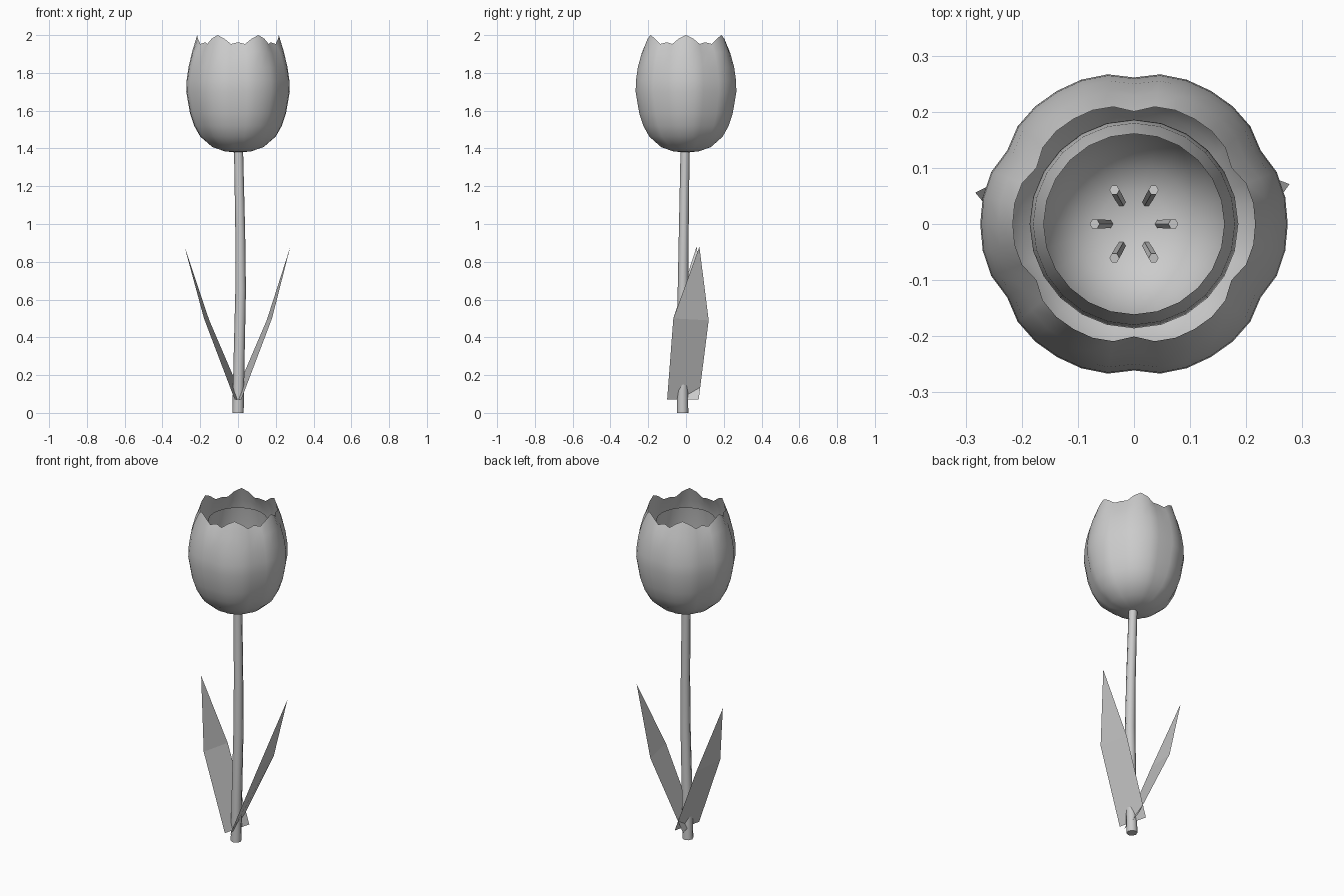
import bpy, bmesh, math
from mathutils import Vector

if "Cube" in bpy.data.objects:
    bpy.data.objects.remove(bpy.data.objects["Cube"])


def finish(name, bm, smooth=True):
    me = bpy.data.meshes.new(name)
    bm.to_mesh(me)
    bm.free()
    ob = bpy.data.objects.new(name, me)
    bpy.context.collection.objects.link(ob)
    if smooth:
        for p in me.polygons:
            p.use_smooth = True
    return ob


def lofted(bm, rings, cap_start=False, cap_end=False):
    """Skin a list of equal-length point rings."""
    vr = [[bm.verts.new(p) for p in ring] for ring in rings]
    n = len(vr[0])
    for a, b in zip(vr, vr[1:]):
        for i in range(n):
            j = (i + 1) % n
            bm.faces.new((a[i], a[j], b[j], b[i]))
    if cap_start:
        bm.faces.new(vr[0][::-1])
    if cap_end:
        bm.faces.new(vr[-1])


def tube(bm, path, radii, sides):
    """Tapered tube along a path of points."""
    path = [Vector(p) for p in path]
    rings = []
    for k, (p, r) in enumerate(zip(path, radii)):
        d = path[min(k + 1, len(path) - 1)] - path[max(k - 1, 0)]
        q = Vector((0, 0, 1)).rotation_difference(d)
        rings.append([p + q @ Vector((r * math.cos(t), r * math.sin(t), 0))
                      for t in (2 * math.pi * i / sides for i in range(sides))])
    lofted(bm, rings, True, True)


# outer petals: six-lobed cup with a wavy rim
PROFILE = [(0.015, 1.379), (0.07, 1.385), (0.135, 1.407), (0.2, 1.463), (0.232, 1.52),
           (0.254, 1.585), (0.274, 1.70), (0.272, 1.76), (0.262, 1.83), (0.242, 1.915),
           (0.216, 2.0)]
RIM_DROP = {0: 0.0, 1: 0.018, 2: 0.047, 3: 0.038}
bm = bmesh.new()
rings = []
for k, (r, z) in enumerate(PROFILE):
    top = max(0, k - (len(PROFILE) - 3)) / 2
    ring = []
    for i in range(36):
        t = math.radians(10 * i)
        notch = (1 - abs(math.cos(3 * t))) ** 2
        rr = r * (1 - (0.047 + 0.025 * top) * notch)
        off = min(i % 6, 6 - i % 6)
        ring.append((rr * math.cos(t), rr * math.sin(t), z - RIM_DROP[off] * top ** 2))
    rings.append(ring)
lofted(bm, rings, cap_start=True)
finish("outer_petals", bm)

# inner petals: plain round cup nested inside
INNER = [(0.012, 1.42), (0.06, 1.427), (0.105, 1.45), (0.145, 1.50), (0.172, 1.58),
         (0.186, 1.69), (0.180, 1.80), (0.161, 1.91)]
bm = bmesh.new()
lofted(bm, [[(r * math.cos(t), r * math.sin(t), z)
             for t in (math.radians(15 * i) for i in range(24))] for r, z in INNER],
       cap_start=True)
finish("inner_petals", bm)

# six stamens leaning outward
bm = bmesh.new()
for i in range(6):
    c, s = math.cos(math.radians(60 * i)), math.sin(math.radians(60 * i))
    tube(bm, [(r * c, r * s, z) for r, z in ((0.045, 1.42), (0.058, 1.54), (0.07, 1.64))],
         (0.008, 0.009, 0.009), 6)
finish("stamens", bm, smooth=False)

# gently bent stem
bm = bmesh.new()
tube(bm, [(0, -0.018, 0), (0.006, -0.018, 0.3), (0.014, -0.016, 0.65),
          (0.012, -0.012, 0.95), (0.003, -0.005, 1.39)],
     (0.03, 0.029, 0.028, 0.026, 0.024), 8)
stem = finish("stem", bm)
bpy.context.view_layer.objects.active = stem
stem.select_set(True)
bpy.ops.object.shade_smooth_by_angle(angle=math.radians(50))

# two flat, mirrored leaves
for side, name, tip in ((1, "leaf_right", (0.277, 0.071, 0.88)),
                        (-1, "leaf_left", (0.283, 0.056, 0.88))):
    bm = bmesh.new()
    a, b, c, d, e = [bm.verts.new((side * x, y, z)) for x, y, z in (
        (0.017, -0.1, 0.07), (-0.028, 0.067, 0.07), (0.152, 0.12, 0.49),
        (0.18, -0.067, 0.5), tip)]
    bm.faces.new((a, b, c, d))
    bm.faces.new((d, c, e))
    if side < 0:
        bmesh.ops.reverse_faces(bm, faces=bm.faces[:])
    finish(name, bm, smooth=False)
